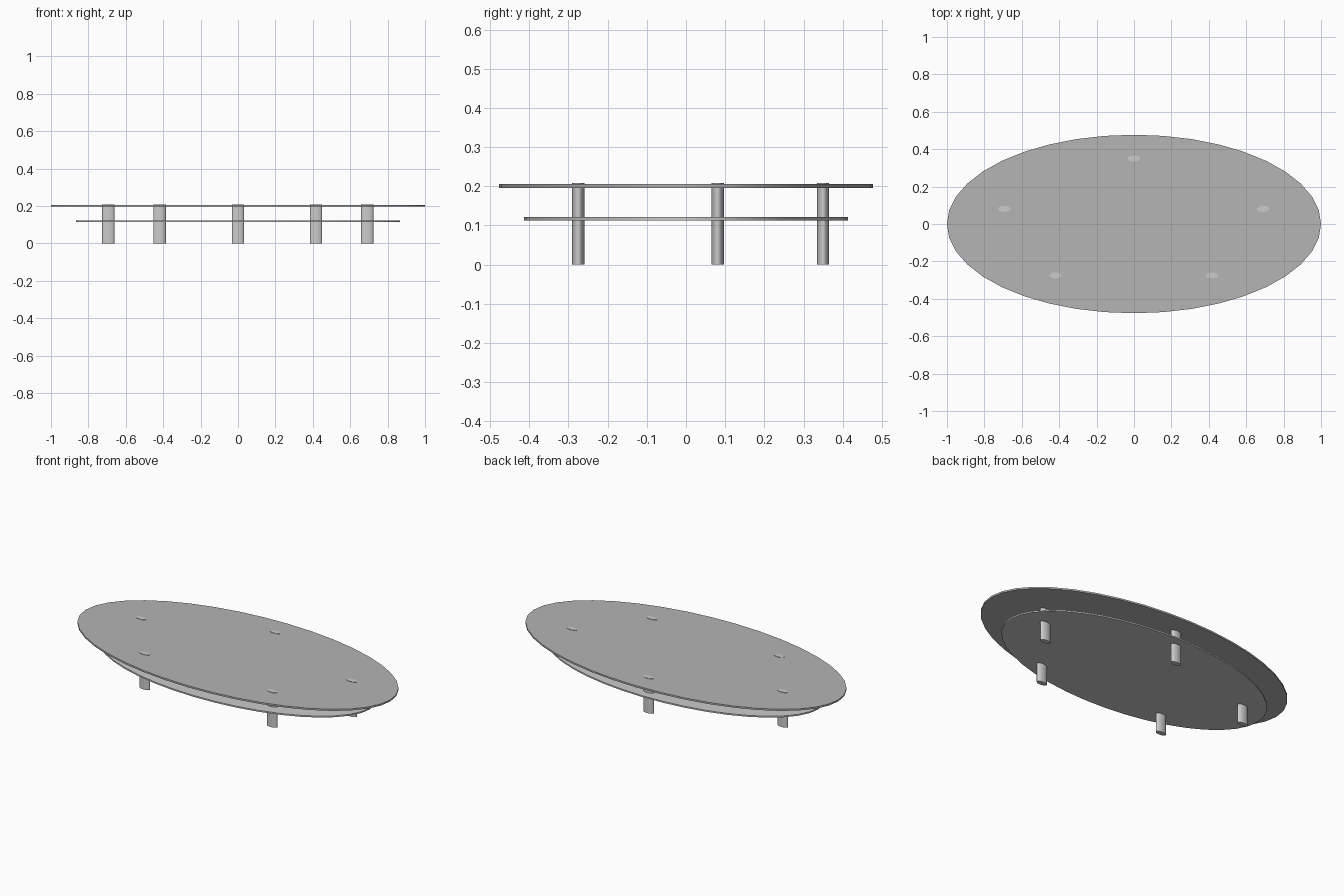
import bpy
import math

if "Cube" in bpy.data.objects:
    bpy.data.objects.remove(bpy.data.objects["Cube"])


def elliptic_cylinder(name, x, y, rx, ry, z0, z1, sides):
    bpy.ops.mesh.primitive_cylinder_add(vertices=sides, radius=1, depth=1,
                                        location=(x, y, (z0 + z1) / 2))
    ob = bpy.context.object
    ob.name = name
    ob.scale = (rx, ry, z1 - z0)
    bpy.ops.object.transform_apply(location=False, rotation=False, scale=True)
    bpy.ops.object.shade_smooth_by_angle(angle=math.radians(30))
    return ob


# Oval table top in a darker grey, and the smaller shelf under it
top = elliptic_cylinder("table_top", 0, 0, 1.0, 0.477, 0.196, 0.206, 40)
dark = bpy.data.materials.new("dark_grey")
dark.diffuse_color = (0.46, 0.46, 0.46, 1)
dark.use_nodes = True
dark.node_tree.nodes["Principled BSDF"].inputs["Base Color"].default_value = dark.diffuse_color
top.data.materials.append(dark)
elliptic_cylinder("lower_shelf", -0.001, 0, 0.866, 0.413, 0.113, 0.1215, 40)

# Five flattened legs that pass through both boards
legs = {
    "back_leg": (0.0, 0.350),
    "left_leg": (-0.693, 0.081),
    "right_leg": (0.691, 0.081),
    "front_left_leg": (-0.419, -0.275),
    "front_right_leg": (0.417, -0.275),
}
for name, (x, y) in legs.items():
    elliptic_cylinder(name, x, y, 0.033, 0.0157, 0.0, 0.208, 32)
